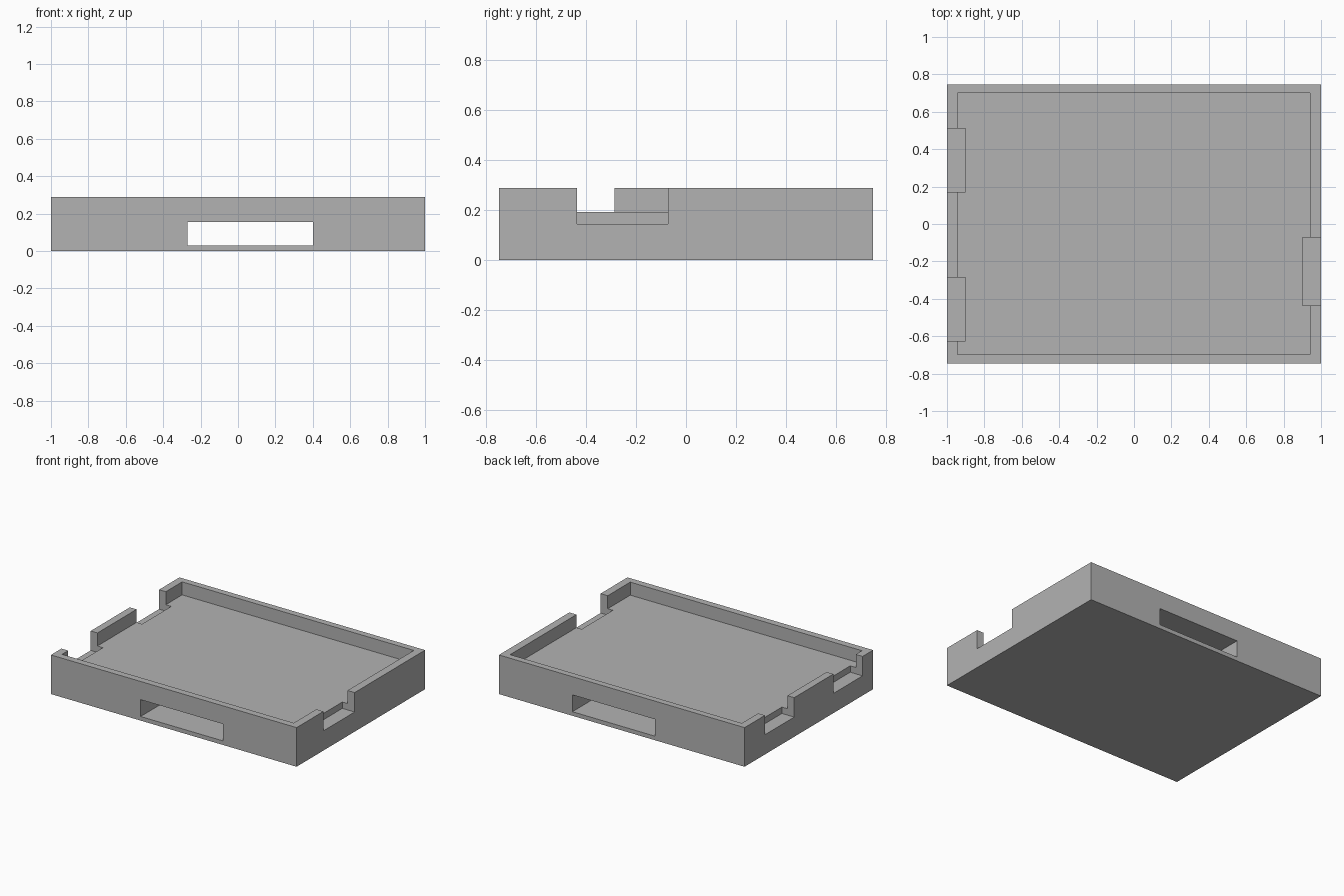
import bpy
from mathutils import Vector

cube = bpy.data.objects.get("Cube")
if cube:
    bpy.data.objects.remove(cube, do_unlink=True)

grey = bpy.data.materials.new("plain_grey")
grey.use_nodes = True
colour = (0.45, 0.45, 0.45, 1)
grey.diffuse_color = colour
grey.node_tree.nodes["Principled BSDF"].inputs["Base Color"].default_value = colour


def box(name, low, high):
    """Box spanning two opposite corners."""
    low, high = Vector(low), Vector(high)
    bpy.ops.mesh.primitive_cube_add(size=1)
    obj = bpy.context.object
    obj.name = name
    size, centre = high - low, (low + high) / 2
    for v in obj.data.vertices:
        v.co = Vector(a * b for a, b in zip(v.co, size)) + centre
    obj.data.materials.append(grey)
    return obj


def cut(target, name, low, high):
    """Subtract a box from the target and discard the cutter."""
    cutter = box(name, low, high)
    cutter.hide_render = True
    mod = target.modifiers.new(name, "BOOLEAN")
    mod.operation, mod.solver, mod.object = "DIFFERENCE", "EXACT", cutter
    bpy.context.view_layer.objects.active = target
    bpy.ops.object.modifier_apply(modifier=mod.name)
    bpy.data.objects.remove(cutter, do_unlink=True)


HEIGHT, FLOOR, NOTCH, OVER = 0.288, 0.192, 0.145, 0.5

# Solid block hollowed into a shallow tray
tray = box("tray", (-1, -0.747, 0), (1, 0.747, HEIGHT))
cut(tray, "recess", (-0.945, -0.697, FLOOR), (0.942, 0.7, OVER))

# Strap slot running straight through from front to back
cut(tray, "strap_slot", (-0.27, -1, 0.03), (0.402, 1, 0.154))

# Side notches, cut slightly deeper than the tray floor
for side, y0, y1 in ((1, -0.435, -0.072), (-1, -0.625, -0.285), (-1, 0.17, 0.51)):
    xs = sorted((side * 0.9, side * 1.2))
    cut(tray, "side_notch", (xs[0], y0, NOTCH), (xs[1], y1, OVER))
